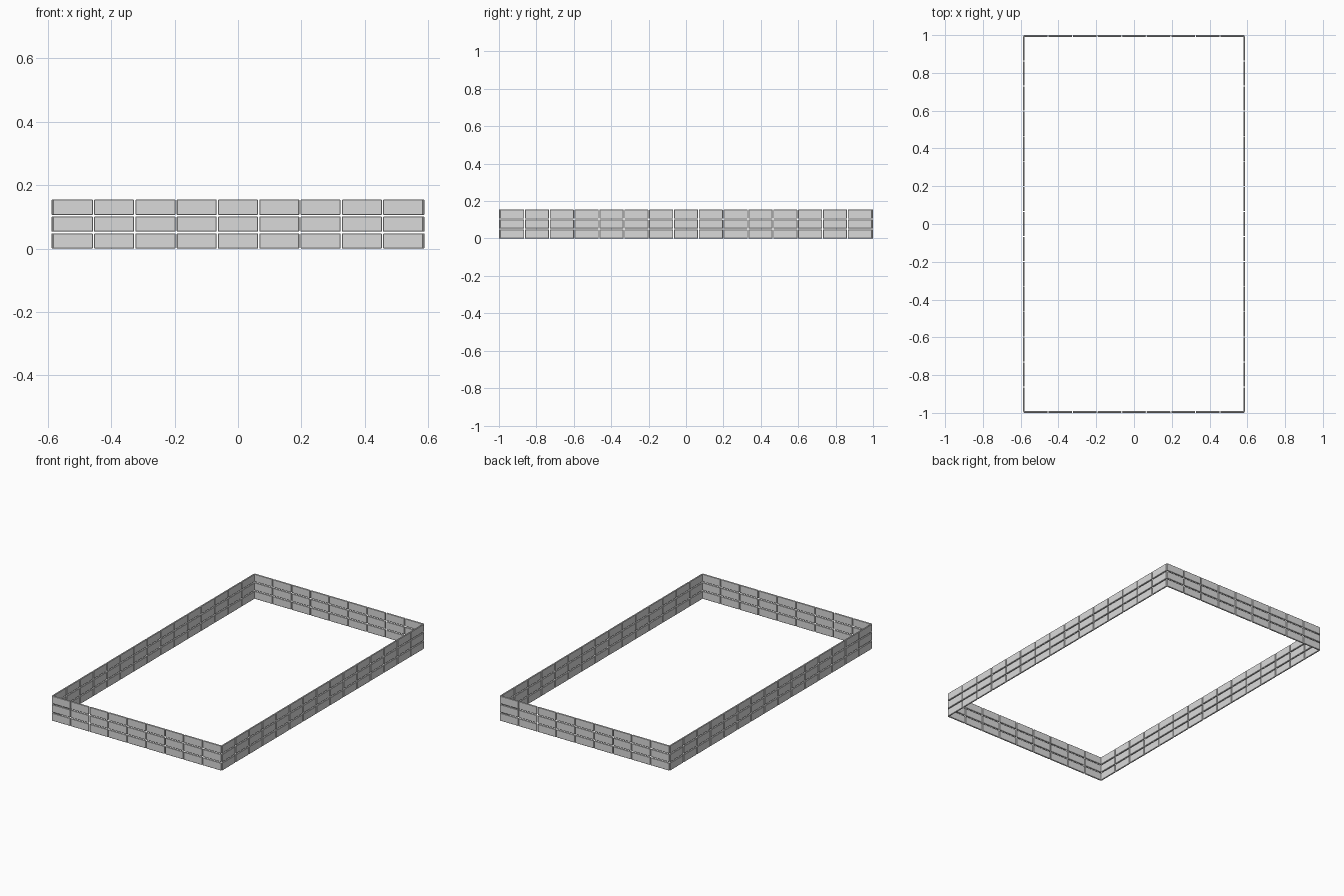
import bpy, bmesh
from mathutils import Matrix, Vector

if "Cube" in bpy.data.objects:
    bpy.data.objects.remove(bpy.data.objects["Cube"])

PANEL = bpy.data.materials.new("light grey panel")
PANEL.diffuse_color = (0.70, 0.70, 0.70, 1)
PANEL.use_nodes = True
PANEL.node_tree.nodes["Principled BSDF"].inputs["Base Color"].default_value = PANEL.diffuse_color

ROWS, PANEL_H, ROW_GAP = 3, 0.0481, 0.005
COL_GAP = 0.004
THICK = 0.009
BEVEL = 0.0018


def add_panel(bm, centre, size):
    """Thin upright box."""
    bmesh.ops.create_cube(
        bm, size=1, matrix=Matrix.Translation(centre) @ Matrix.Diagonal((*size, 1)))


def wall(name, length, count, along, offset):
    """Grid of panels running along one axis (0 = x, 1 = y)."""
    across = 1 - along
    pitch = (length + COL_GAP) / count
    bm = bmesh.new()
    for row in range(ROWS):
        for col in range(count):
            centre = Vector((0, 0, PANEL_H / 2 + row * (PANEL_H + ROW_GAP)))
            centre[along] = (col - (count - 1) / 2) * pitch
            centre[across] = offset
            size = Vector((THICK, THICK, PANEL_H))
            size[along] = pitch - COL_GAP
            add_panel(bm, centre, size)
    # narrow chamfer on all panel edges
    bmesh.ops.bevel(bm, geom=bm.edges[:], offset=BEVEL, segments=1, affect='EDGES')
    mesh = bpy.data.meshes.new(name)
    bm.to_mesh(mesh)
    bm.free()
    mesh.materials.append(PANEL)
    bpy.context.collection.objects.link(bpy.data.objects.new(name, mesh))


# short walls at front and back, long walls at the sides
wall("front_wall", 1.168, 9, 0, -1 + THICK / 2)
wall("back_wall", 1.168, 9, 0, 1 - THICK / 2)
wall("left_wall", 1.988, 15, 1, -0.588 + THICK / 2)
wall("right_wall", 1.988, 15, 1, 0.588 - THICK / 2)
